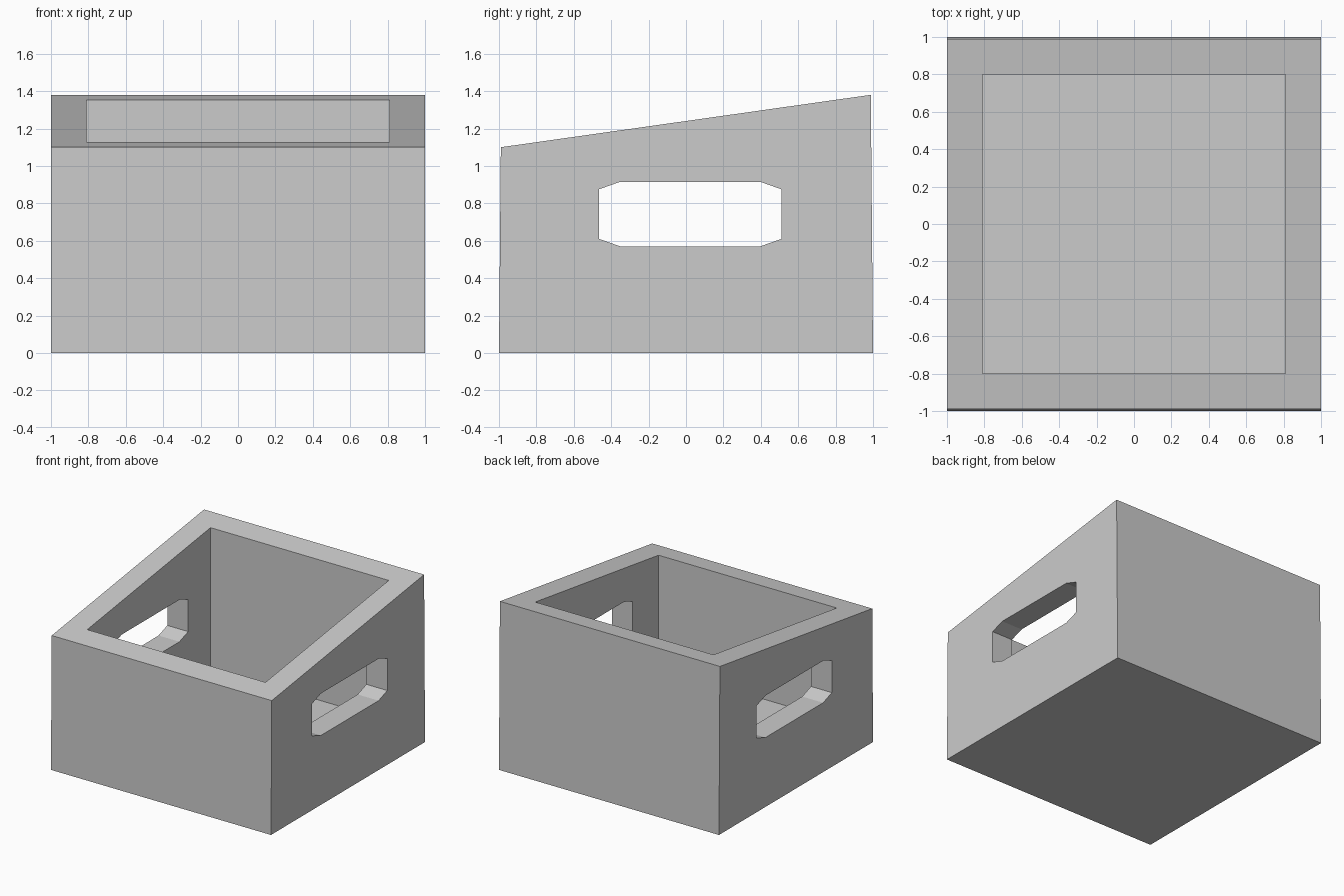
import bpy
import bmesh

cube = bpy.data.objects.get("Cube")
if cube:
    bpy.data.objects.remove(cube, do_unlink=True)

# Single grey material
grey = bpy.data.materials.new("plain grey")
grey.use_nodes = True
colour = (0.6, 0.6, 0.6, 1)
grey.diffuse_color = colour
grey.node_tree.nodes["Principled BSDF"].inputs["Base Color"].default_value = colour


def prism(name, profile, half_width):
    """Extrude a (y, z) profile along x, centred on x = 0."""
    bm = bmesh.new()
    face = bm.faces.new([bm.verts.new((-half_width, y, z)) for y, z in profile])
    extruded = bmesh.ops.extrude_face_region(bm, geom=[face])["geom"]
    moved = [v for v in extruded if isinstance(v, bmesh.types.BMVert)]
    bmesh.ops.translate(bm, verts=moved, vec=(2 * half_width, 0, 0))
    bmesh.ops.recalc_face_normals(bm, faces=bm.faces)
    mesh = bpy.data.meshes.new(name)
    bm.to_mesh(mesh)
    bm.free()
    mesh.materials.append(grey)
    obj = bpy.data.objects.new(name, mesh)
    bpy.context.collection.objects.link(obj)
    return obj


# Box body with a sloping rim and slightly leaning front and back
body = prism("sloped_box", [(-1, 0), (1, 0), (0.988, 1.38), (-0.99, 1.1)], 1)

# Open cavity, leaving a solid floor
cavity = prism("cavity_cutter", [(-0.8, 0.2), (0.8, 0.2), (0.8, 2), (-0.8, 2)], 0.81)

# Chamfered hand holes through both side walls
y0, y1, z0, z1 = -0.465, 0.51, 0.57, 0.915
cy, cz = 0.113, 0.04
handles = prism("hand_hole_cutter", [
    (y0 + cy, z0), (y1 - cy, z0), (y1, z0 + cz), (y1, z1 - cz),
    (y1 - cy, z1), (y0 + cy, z1), (y0, z1 - cz), (y0, z0 + cz)], 1.2)

for cutter in (cavity, handles):
    cutter.hide_render = True
    cutter.hide_viewport = True
    cutter.display_type = 'WIRE'
    cut = body.modifiers.new(cutter.name, 'BOOLEAN')
    cut.operation = 'DIFFERENCE'
    cut.solver = 'EXACT'
    cut.object = cutter
